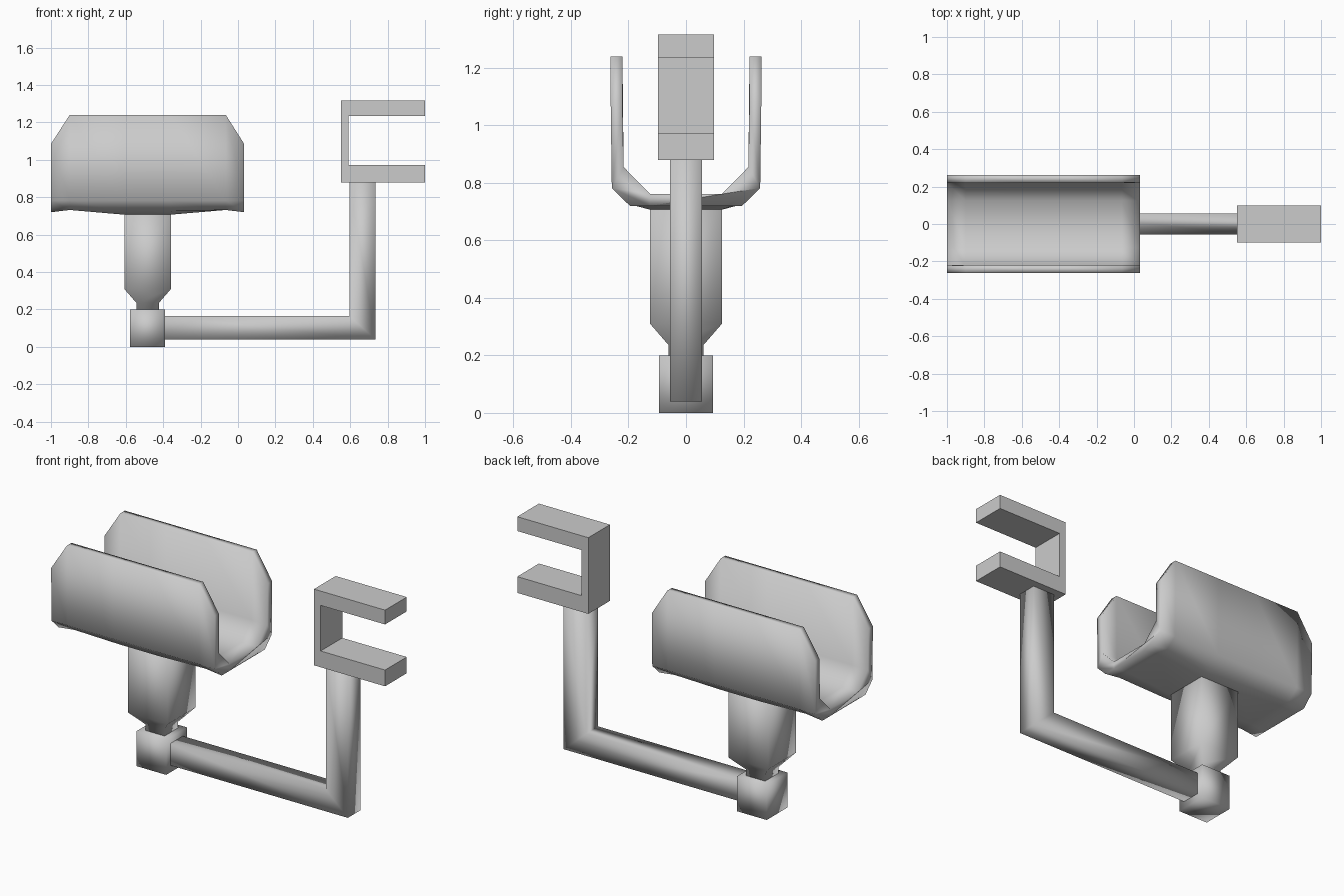
import bpy, bmesh

if "Cube" in bpy.data.objects:
    bpy.data.objects.remove(bpy.data.objects["Cube"])


def finish(name, bm, smooth=True):
    mesh = bpy.data.meshes.new(name)
    bm.to_mesh(mesh)
    bm.free()
    for p in mesh.polygons:
        p.use_smooth = smooth
    obj = bpy.data.objects.new(name, mesh)
    bpy.context.collection.objects.link(obj)
    return obj


def loft(name, rings, smooth=True):
    """Skin a list of equal-length closed rings and cap both ends."""
    bm = bmesh.new()
    vs = [[bm.verts.new(p) for p in ring] for ring in rings]
    n = len(vs[0])
    for a, b in zip(vs, vs[1:]):
        for i in range(n):
            j = (i + 1) % n
            bm.faces.new((a[i], a[j], b[j], b[i]))
    caps = [bm.faces.new(vs[0]), bm.faces.new(vs[-1])]
    bmesh.ops.recalc_face_normals(bm, faces=bm.faces)
    bm.normal_update()
    bmesh.ops.triangulate(bm, faces=caps, ngon_method='EAR_CLIP')
    bmesh.ops.recalc_face_normals(bm, faces=bm.faces)
    return finish(name, bm, smooth)


def extrude_xz(name, profile, half_y, smooth=True):
    return loft(name, [[(x, y, z) for x, z in profile]
                       for y in (-half_y, half_y)], smooth)


def square(cx, half, z):
    return [(cx + sx * half, sy * half, z)
            for sx, sy in ((-1, -1), (1, -1), (1, 1), (-1, 1))]


# Cradle: U section with clipped upper corners and a slightly bowed underside
def cradle_ring(x, top, base, rim):
    half = [(0.125, base), (0.195, rim), (0.258, 0.782), (0.262, top),
            (0.221, top), (0.217, 0.855), (0.125, 0.762)]
    pts = half + [(-y, z) for y, z in reversed(half)]
    return [(x, y, z) for y, z in pts]


loft("cradle", [cradle_ring(*s) for s in (
    (-1.0, 1.085, 0.72, 0.72), (-0.9, 1.24, 0.732, 0.732),
    (-0.61, 1.24, 0.707, 0.725), (-0.36, 1.24, 0.707, 0.725),
    (-0.065, 1.24, 0.732, 0.732), (0.033, 1.085, 0.72, 0.72))])

# Square post with tapered lower end and neck
loft("post", [square(-0.483, h, z) for h, z in (
    (0.06, 0.19), (0.06, 0.235), (0.125, 0.31), (0.125, 0.73))])

# Joint block at the bottom
loft("joint_block", [square(-0.483, 0.094, z) for z in (0.0, 0.2)])

# L-shaped arm
extrude_xz("arm", [(-0.42, 0.04), (0.735, 0.04), (0.735, 0.885),
                   (0.595, 0.885), (0.595, 0.165), (-0.42, 0.165)], 0.056)

# C-shaped clamp, flat faced
extrude_xz("clamp", [(0.55, 0.88), (1.0, 0.88), (1.0, 0.973), (0.592, 0.973),
                     (0.592, 1.234), (1.0, 1.234), (1.0, 1.316),
                     (0.55, 1.316)], 0.098, smooth=False)
